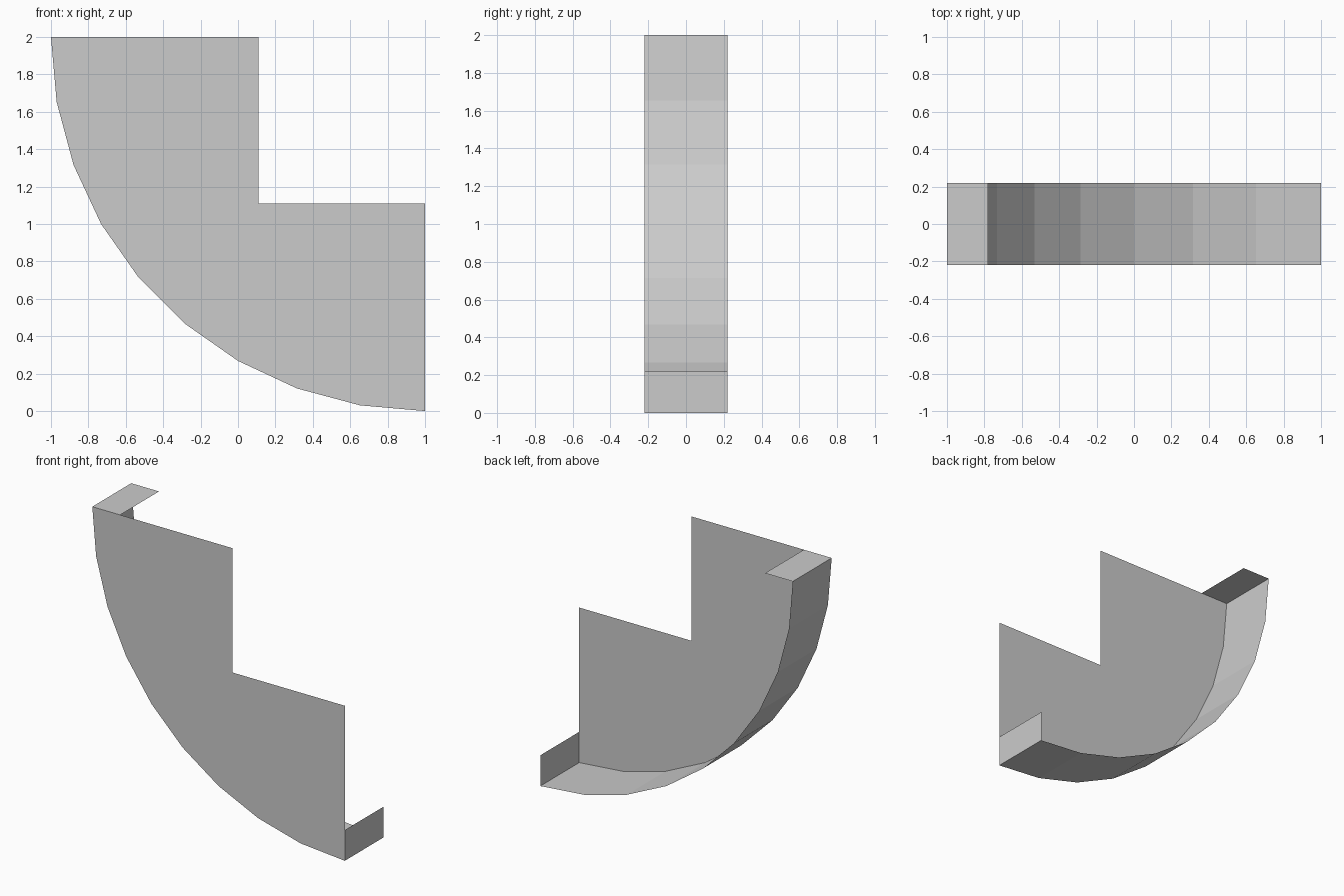
import bpy, bmesh, math

if "Cube" in bpy.data.objects:
    bpy.data.objects.remove(bpy.data.objects["Cube"])

RADIUS, SEGMENTS = 2.0, 9
FRONT, BACK, TAB = -0.22, 0.22, 0.22

grey = bpy.data.materials.new("light grey")
grey.diffuse_color = (0.6, 0.6, 0.6, 1)
grey.use_nodes = True
grey.node_tree.nodes["Principled BSDF"].inputs["Base Color"].default_value = grey.diffuse_color


def arc_point(i):
    a = math.radians(90) * i / SEGMENTS
    return 1 - RADIUS * math.cos(a), 2 - RADIUS * math.sin(a)


arc = [arc_point(i) for i in range(SEGMENTS + 1)]

# Front plate: quarter disc with a rectangular notch at the inner corner
bm = bmesh.new()
outline = arc + [(1, 1.11), (0.11, 1.11), (0.11, 2)]
bm.faces.new([bm.verts.new((x, FRONT, z)) for x, z in outline])
mesh = bpy.data.meshes.new("front_plate")
bm.to_mesh(mesh)
bm.free()
plate = bpy.data.objects.new("front_plate", mesh)

# Rim: curved flange running back from the plate, with a short tab at each end
bm = bmesh.new()
path = [(-1 + TAB, 2)] + arc + [(1, TAB)]
rows = [[bm.verts.new((x, y, z)) for y in (FRONT, BACK)] for x, z in path]
for (a, b), (c, d) in zip(rows, rows[1:]):
    bm.faces.new((a, b, d, c))
mesh = bpy.data.meshes.new("curved_rim")
bm.to_mesh(mesh)
bm.free()
rim = bpy.data.objects.new("curved_rim", mesh)

for obj in (plate, rim):
    obj.data.materials.append(grey)
    bpy.context.collection.objects.link(obj)
